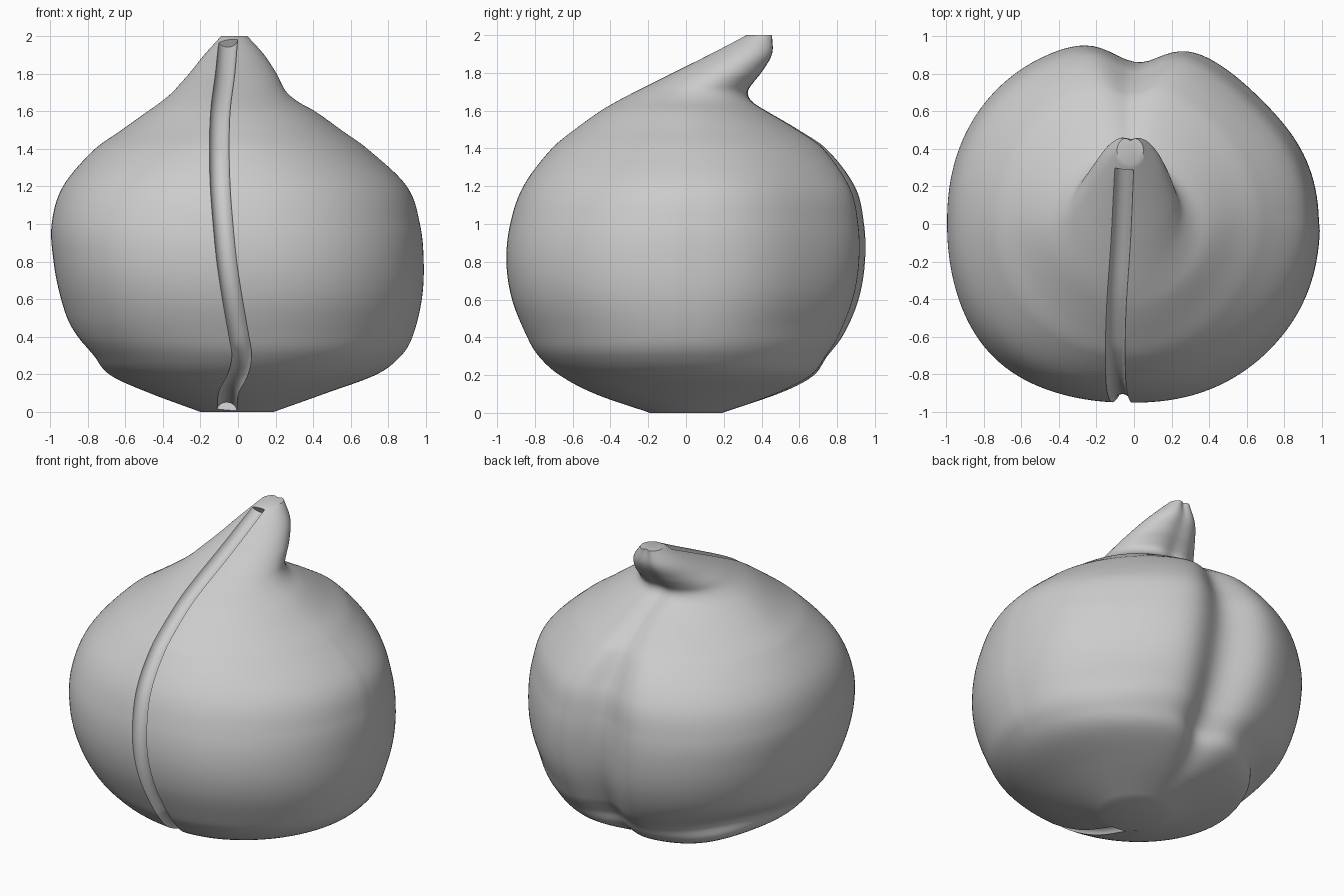
import bpy, bmesh, math
from mathutils import Vector

if "Cube" in bpy.data.objects:
    bpy.data.objects.remove(bpy.data.objects["Cube"])

# z, left x, right x, front y, back y of the body outline
PROFILE = [
    (0.00, -.20, .19, -.19, .19), (0.10, -.47, .47, -.48, .49),
    (0.20, -.70, .74, -.67, .70), (0.30, -.80, .87, -.78, .79),
    (0.40, -.87, .93, -.84, .865), (0.60, -.94, .98, -.92, .95),
    (0.80, -.98, .99, -.95, .985), (1.00, -.99, .97, -.93, .98),
    (1.20, -.93, .90, -.86, .93), (1.40, -.76, .69, -.71, .77),
    (1.50, -.62, .55, -.59, .615), (1.60, -.48, .41, -.45, .44),
    (1.65, -.41, .32, -.365, .365), (1.70, -.35, .26, -.27, .345),
    (1.75, -.305, .23, -.17, .375), (1.80, -.26, .205, -.07, .415),
    (1.90, -.18, .14, .13, .47), (2.00, -.09, .05, .32, .465)]
# z, centre x of the front channel
CHANNEL = [(.01, -.06), (.1, -.05), (.2, 0), (.3, .02), (.4, .005), (.6, -.03), (.8, -.06),
           (1.0, -.08), (1.2, -.095), (1.4, -.10), (1.6, -.095), (1.8, -.07), (1.98, -.055)]
# angle, relative swelling, spread: lopsided shape of the bulb seen from above
SWELLS = [(math.pi * .25, -.075, .5), (math.pi * 1.25, .035, .45), (math.pi * 1.75, -.015, .45)]


def smooth_lookup(table, z):
    """Cubic interpolation of a table keyed by its first column."""
    n = len(table)
    i = max(k for k in range(n - 1) if table[k][0] <= z or k == 0)
    h = table[i + 1][0] - table[i][0]
    t = (z - table[i][0]) / h

    def slope(k, c):
        a, b = max(k - 1, 0), min(k + 1, n - 1)
        return (table[b][c] - table[a][c]) / (table[b][0] - table[a][0])
    return [(2*t**3 - 3*t**2 + 1) * table[i][c] + (t**3 - 2*t**2 + t) * h * slope(i, c)
            + (3*t**2 - 2*t**3) * table[i + 1][c] + (t**3 - t**2) * h * slope(i + 1, c)
            for c in range(1, len(table[0]))]


def ramp(z, a, b):
    t = min(max((z - a) / (b - a), 0), 1)
    return t * t * (3 - 2 * t)


def bump(value, centre, spread):
    return math.exp(-((value - centre) / spread) ** 2)


def section(z):
    xl, xr, yf, yb = smooth_lookup(PROFILE, z)
    power = 2 + .2 * bump(z, .75, .45) - .17 * bump(z, 1.55, .18)
    return (xl + xr) / 2, (yf + yb) / 2, (xr - xl) / 2, (yb - yf) / 2, power


def body_ring(z, count=160):
    cx, cy, rx, ry, p = section(z)
    stem = ramp(z, 1.55, 1.85)
    depth = .12 * ramp(z, 0, .3) * (1 - ramp(z, 1.2, 1.6)) + .035 * ramp(z, 1.2, 1.6) - .015 * stem
    width = .17 + .15 * stem
    ring = []
    for k in range(count):
        a = 2 * math.pi * k / count
        c, s = math.cos(a), math.sin(a)
        x = rx * math.copysign(abs(c) ** (2 / p), c)
        y = ry * math.copysign(abs(s) ** (2 / p), s)
        r = math.hypot(x, y)
        # back crease, and the dimple with a roll under it low on the back left
        cut = depth * bump(a, math.pi / 2 - .02, width)
        cut += .10 * bump(a, 2.65, .55) * bump(z, .31, .11) * ramp(z, 0, .1)
        cut -= .05 * bump(a, 2.3, .45) * bump(z, .14, .08) * ramp(z, 0, .1)
        swell = ramp(z, .1, .5) * (1 - ramp(z, 1.2, 1.6))
        cut -= r * swell * sum(m * bump(a, b, w) for b, m, w in SWELLS)
        ring.append(Vector((cx + x * (1 - cut / r), cy + y * (1 - cut / r), z)))
    return ring


def loft(name, rings):
    bm = bmesh.new()
    loops = [[bm.verts.new(v) for v in ring] for ring in rings]
    n = len(loops[0])
    for a, b in zip(loops, loops[1:]):
        for k in range(n):
            bm.faces.new((a[k], a[(k + 1) % n], b[(k + 1) % n], b[k]))
    bm.faces.new(loops[0][::-1])
    bm.faces.new(loops[-1])
    bmesh.ops.recalc_face_normals(bm, faces=bm.faces)
    mesh = bpy.data.meshes.new(name)
    bm.to_mesh(mesh)
    bm.free()
    obj = bpy.data.objects.new(name, mesh)
    bpy.context.collection.objects.link(obj)
    return obj


# Bulb body with its leaning stem
body = loft("bulb_body", [body_ring(2 * i / 140) for i in range(141)])

# Round cutter following the front surface
path = []
for i in range(91):
    z = .01 + 1.97 * i / 90
    x = smooth_lookup(CHANNEL, z)[0]
    cx, cy, rx, ry, p = section(z)
    path.append(Vector((x, cy - ry * (1 - abs((x - cx) / rx) ** p) ** (1 / p), z)))
tube = []
for i, point in enumerate(path):
    along = (path[min(i + 1, 90)] - path[max(i - 1, 0)]).normalized()
    side = Vector((1, 0, 0))
    side = (side - along * side.dot(along)).normalized()
    out = along.cross(side)
    if out.y > 0:
        out = -out
    tube.append([point + .01 * out + .054 * (math.cos(t) * side + math.sin(t) * out)
                 for t in (2 * math.pi * k / 24 for k in range(24))])
cutter = loft("channel_cutter", tube)
cutter.hide_render = True

# Carve the channel
mod = body.modifiers.new("channel", 'BOOLEAN')
mod.operation, mod.object, mod.solver = 'DIFFERENCE', cutter, 'EXACT'
graph = bpy.context.evaluated_depsgraph_get()
carved = bpy.data.meshes.new_from_object(body.evaluated_get(graph))
body.modifiers.clear()
body.data = carved
bpy.data.objects.remove(cutter)

# Smooth shading and plain grey colour
carved.shade_smooth()
carved.set_sharp_from_angle(angle=math.radians(40))
grey = bpy.data.materials.new("plain_grey")
grey.diffuse_color = (.6, .6, .6, 1)
grey.use_nodes = True
grey.node_tree.nodes["Principled BSDF"].inputs["Base Color"].default_value = grey.diffuse_color
carved.materials.clear()
carved.materials.append(grey)
